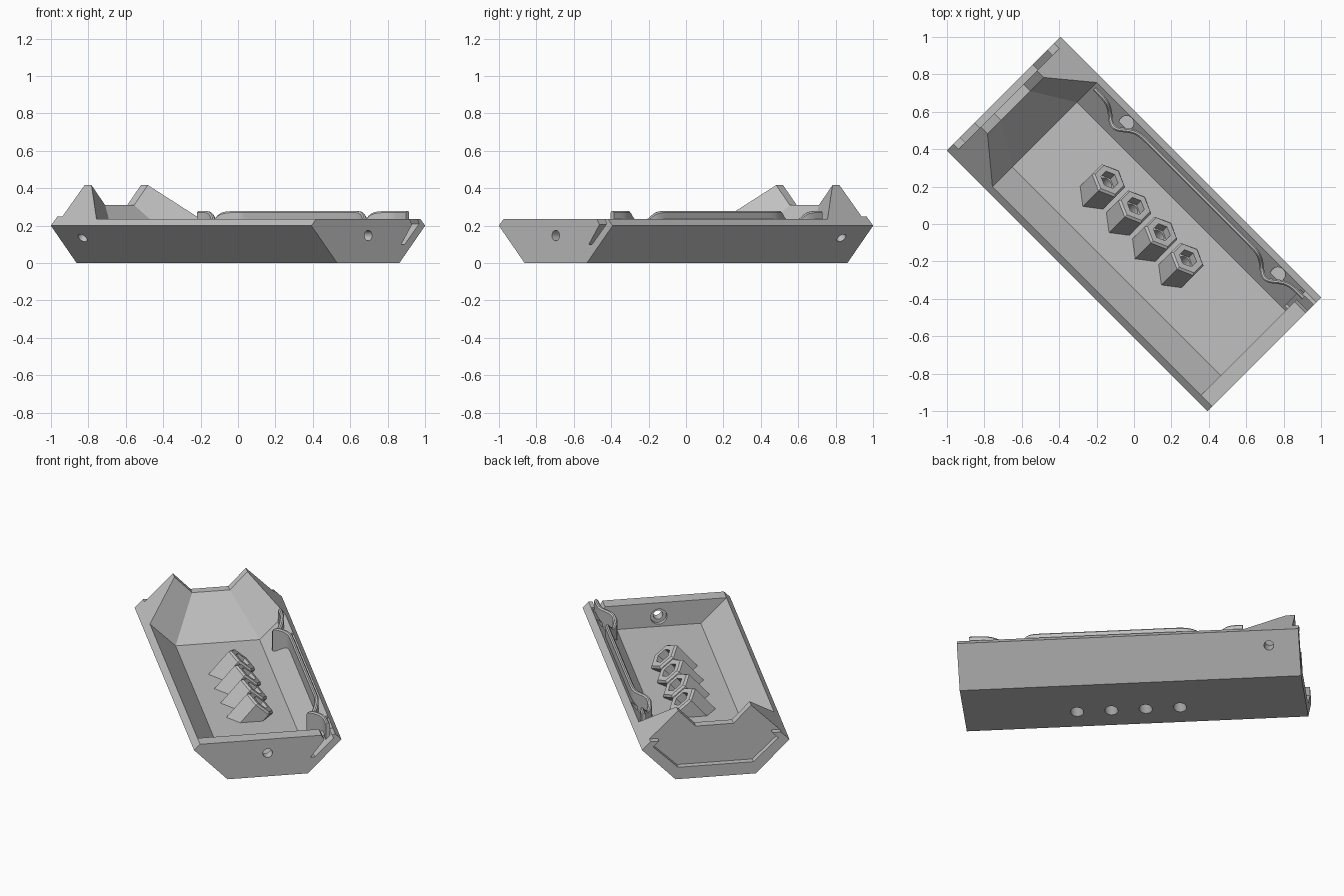
import bpy, bmesh
from math import pi, sin, cos, exp, radians
from mathutils import Matrix, Vector

if "Cube" in bpy.data.objects:
    bpy.data.objects.remove(bpy.data.objects["Cube"], do_unlink=True)

# Everything is modelled along x, then turned to lie diagonally
TURN = Matrix.Rotation(-pi / 4, 4, 'Z')

grey = bpy.data.materials.new("plain grey")
grey.use_nodes = True
colour = (0.53, 0.53, 0.53, 1)
grey.diffuse_color = colour
grey.node_tree.nodes["Principled BSDF"].inputs["Base Color"].default_value = colour


def finish(name, bm):
    bmesh.ops.remove_doubles(bm, verts=bm.verts, dist=1e-5)
    bmesh.ops.recalc_face_normals(bm, faces=bm.faces)
    mesh = bpy.data.meshes.new(name)
    bm.to_mesh(mesh)
    bm.free()
    mesh.transform(TURN)
    mesh.materials.append(grey)
    obj = bpy.data.objects.new(name, mesh)
    bpy.context.collection.objects.link(obj)
    return obj


def loft(name, rings):
    """Skin closed rings of equal length and cap both ends."""
    bm = bmesh.new()
    loops = [[bm.verts.new(p) for p in ring] for ring in rings]
    n = len(loops[0])
    for a, b in zip(loops, loops[1:]):
        for i in range(n):
            j = (i + 1) % n
            moved = [(x.co - y.co).length > 1e-5 for x, y in ((a[i], b[i]), (a[j], b[j]))]
            if any(moved):
                quad = [a[i], a[j]] + ([b[j]] if moved[1] else []) + ([b[i]] if moved[0] else [])
                bm.faces.new(quad)
    bm.faces.new(loops[0])
    bm.faces.new(loops[-1])
    return finish(name, bm)


def mirrored(half):
    """Turn half a cross-section into a full symmetric one."""
    return [(-v, z) for v, z in half] + [(v, z) for v, z in reversed(half)]


def section(x, profile):
    return [(x, v, z) for v, z in profile]


def rod(centre, axis, radius, depth, sides=24):
    """Cutter: a prism around an axis."""
    bm = bmesh.new()
    turn = Vector(axis).to_track_quat('Z', 'Y').to_matrix().to_4x4()
    bmesh.ops.create_cone(bm, cap_ends=True, segments=sides, radius1=radius,
                          radius2=radius, depth=depth,
                          matrix=Matrix.Translation(centre) @ turn)
    return finish("cutter", bm)


def cut(obj, cutters):
    for c in cutters:
        mod = obj.modifiers.new("cut", 'BOOLEAN')
        mod.operation, mod.solver, mod.object = 'DIFFERENCE', 'EXACT', c
    bpy.context.view_layer.update()
    deps = bpy.context.evaluated_depsgraph_get()
    mesh = bpy.data.meshes.new_from_object(obj.evaluated_get(deps))
    obj.modifiers.clear()
    obj.data = mesh


# Tray: one lofted shell, with a ramp rising to the notched high end
def shell(x, rim, floor):
    return section(x, mirrored([(0.235, 0), (0.43, 0.2), rim, floor][::-1]))


high = ((0.213, 0.417), (0.11, 0.31))
low = ((0.395, 0.235), (0.245, 0.085))
shut = ((0.395, 0.235), (0.385, 0.235))
tray = loft("tray", [shell(-0.947, *high), shell(-0.895, *high), shell(-0.675, *low),
                     shell(0.9, *low), shell(0.9, *shut), shell(0.985, *shut)])

# Raised frame around the outside of the high end
frame = mirrored([(0.22, 0.075), (0.365, 0.215), (0.33, 0.25),
                  (0.38, 0.25), (0.43, 0.2), (0.235, 0)])
# open the ring at the top: walk the inner edge, then the outer edge
inner, outer = frame[:3], frame[3:6]
ring = inner[::-1] + [(-v, z) for v, z in inner] + \
    [(-v, z) for v, z in outer] + outer[::-1]
loft("end_frame", [section(-0.985, ring), section(-0.947, ring)])

# Slanted hexagonal nut posts
tilt = radians(41)
axis = Vector((0, sin(tilt), cos(tilt)))
across = Vector((0, cos(tilt), -sin(tilt)))
posts, post_cutters = [], []
for k in range(4):
    top = Vector((-0.26 + 0.198 * k, 0.075, 0.165))

    def hexagon(radius, drop):
        return [top - axis * drop + across * radius * cos(i * pi / 3)
                + Vector((radius * sin(i * pi / 3), 0, 0)) for i in range(6)]

    body = hexagon(0.1, 0.012)
    base = [p - axis * ((p.z - 0.04) / axis.z) for p in body]
    posts.append(loft("nut_post", [base, body, hexagon(0.088, 0)]))
    bore = rod(top - axis * 0.1, axis, 0.038, 0.5)
    pocket = rod(top + axis * 0.02, axis, 0.052, 0.14, 6)
    cut(posts[-1], [bore, pocket])
    post_cutters += [bore, pocket]

# Screw holes: one in the low end, one in each sloping side
cutters = list(post_cutters)
cutters.append(rod((0.94, 0, 0.147), (1, 0, 0), 0.028, 0.3))
cutters.append(rod((0.9, 0, 0.147), (1, 0, 0), 0.048, 0.05))
for s in (-1, 1):
    cutters.append(rod((-0.81, s * 0.365, 0.135), (0, s, -1), 0.028, 0.2))

# Finger scoops behind the seal lip
bows = (-0.445, 0.7)
for c in bows:
    cutters.append(rod((c + 0.035, 0.352, 0.25), (0, 0, 1), 0.04, 0.16))

# Slanted slot through the low end
slot = [(0.25, 0.1), (0.275, 0.1), (0.385, 0.21), (0.36, 0.26), (0.3, 0.26), (0.33, 0.205)]
cutters.append(loft("cutter", [section(0.88, slot), section(1.02, slot)]))
cut(tray, cutters)
for c in cutters:
    bpy.data.objects.remove(c, do_unlink=True)


# Seal lip: a thin wavy strip bowing inward round each scoop
def lip_point(u):
    bow = sum(exp(-((u - c) / 0.075) ** 2) for c in bows)
    dip = sum(exp(-((u - c + 0.045) / 0.05) ** 2) for c in bows)
    return 0.362 - 0.072 * bow, 0.278 - 0.06 * dip


rings = []
steps = 100
for i in range(steps + 1):
    u = -0.66 + 1.58 * i / steps
    v, top = lip_point(u)
    ahead = lip_point(u + 0.002)[0]
    side = Vector((v - ahead, 0.002, 0)).normalized() * 0.012
    foot = v - 0.19
    mid = Vector((u, v, 0))
    rings.append([mid + side * w + Vector((0, 0, z)) for w, z in
                  ((-1, foot), (-1, top - 0.008), (-0.4, top),
                   (0.4, top), (1, top - 0.008), (1, foot))])
lip = loft("seal_lip", rings)

# Smooth the round holes and the wavy lip, keeping edges sharp
bpy.ops.object.select_all(action='DESELECT')
for obj in [tray, lip] + posts:
    obj.select_set(True)
bpy.context.view_layer.objects.active = tray
bpy.ops.object.shade_smooth_by_angle(angle=radians(25))
